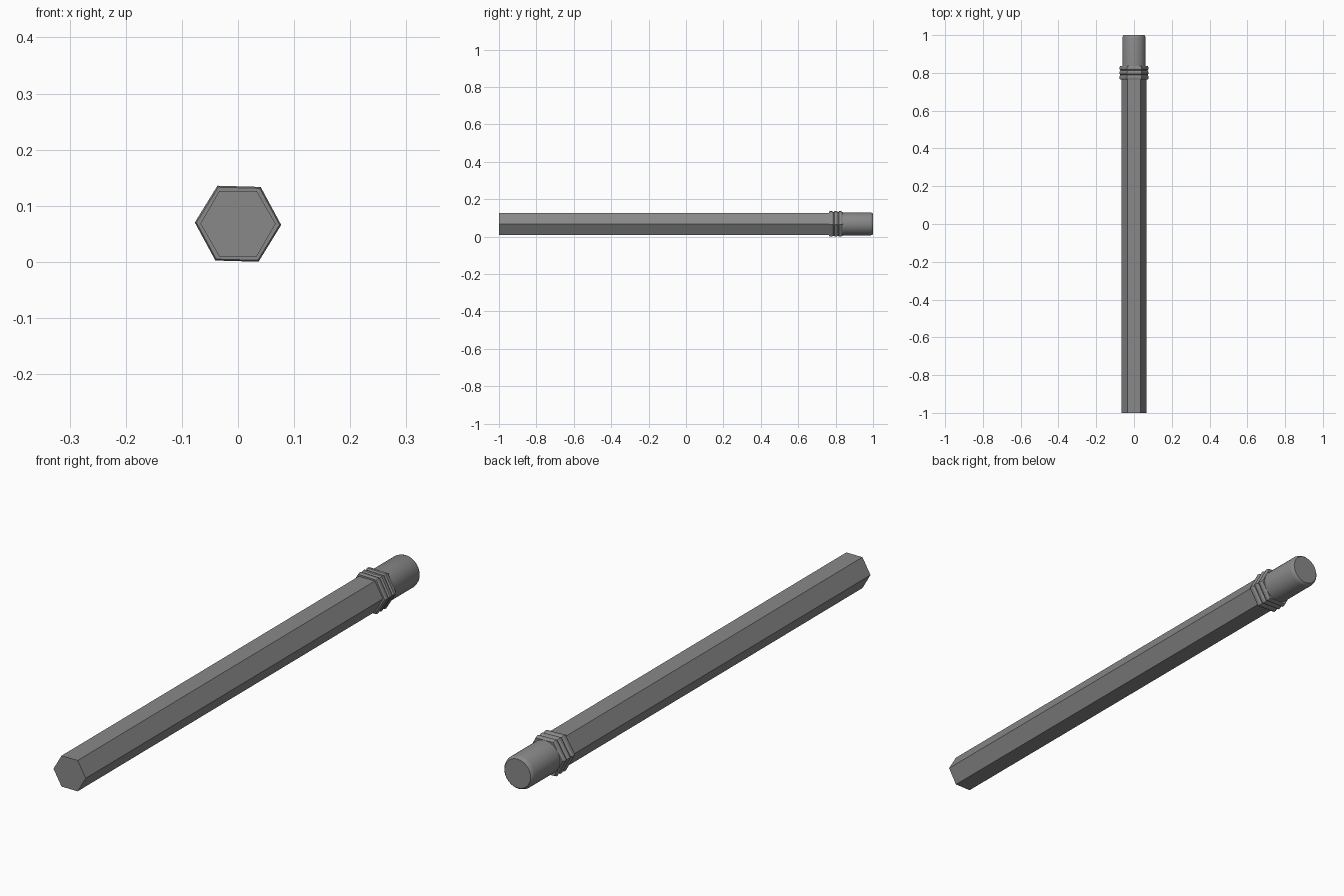
import bpy, bmesh, math

old = bpy.data.objects.get("Cube")
if old:
    bpy.data.objects.remove(old, do_unlink=True)

CENTRE_Z = 0.068

grey = bpy.data.materials.new("mid grey")
grey.use_nodes = True
colour = (0.25, 0.25, 0.25, 1)
grey.diffuse_color = colour
grey.node_tree.nodes["Principled BSDF"].inputs["Base Color"].default_value = colour


def lathe(name, profile, sides, turn=0.0, smooth=False):
    """Loft rings of (y, radius) along the y axis and cap both ends."""
    bm = bmesh.new()
    rings = []
    for y, r in profile:
        angles = [turn + math.tau * i / sides for i in range(sides)]
        rings.append([bm.verts.new((r * math.cos(a), y, CENTRE_Z + r * math.sin(a)))
                      for a in angles])
    for a, b in zip(rings, rings[1:]):
        for i in range(sides):
            j = (i + 1) % sides
            bm.faces.new((a[i], a[j], b[j], b[i]))
    bm.faces.new(rings[0])
    bm.faces.new(rings[-1])
    bmesh.ops.recalc_face_normals(bm, faces=bm.faces)
    mesh = bpy.data.meshes.new(name)
    bm.to_mesh(mesh)
    bm.free()
    mesh.materials.append(grey)
    obj = bpy.data.objects.new(name, mesh)
    bpy.context.collection.objects.link(obj)
    if smooth:
        bpy.ops.object.select_all(action="DESELECT")
        obj.select_set(True)
        bpy.context.view_layer.objects.active = obj
        bpy.ops.object.shade_smooth_by_angle(angle=math.radians(30))
    return obj


# Hexagonal body
lathe("shaft", [(-1.0, 0.067), (0.78, 0.067)], 6)

# Ribbed hexagonal collar, turned very slightly against the body
ribs = [(0.765, 0.074)]
for k in range(3):
    y = 0.765 + 0.024 * k
    ribs += [(y + 0.006, 0.077), (y + 0.015, 0.077), (y + 0.024, 0.072)]
lathe("ferrule", ribs, 6, math.radians(-1.6))

# Round plug with a bevelled end
lathe("eraser", [(0.80, 0.062), (0.985, 0.062), (0.995, 0.059), (1.0, 0.054)],
      32, smooth=True)
